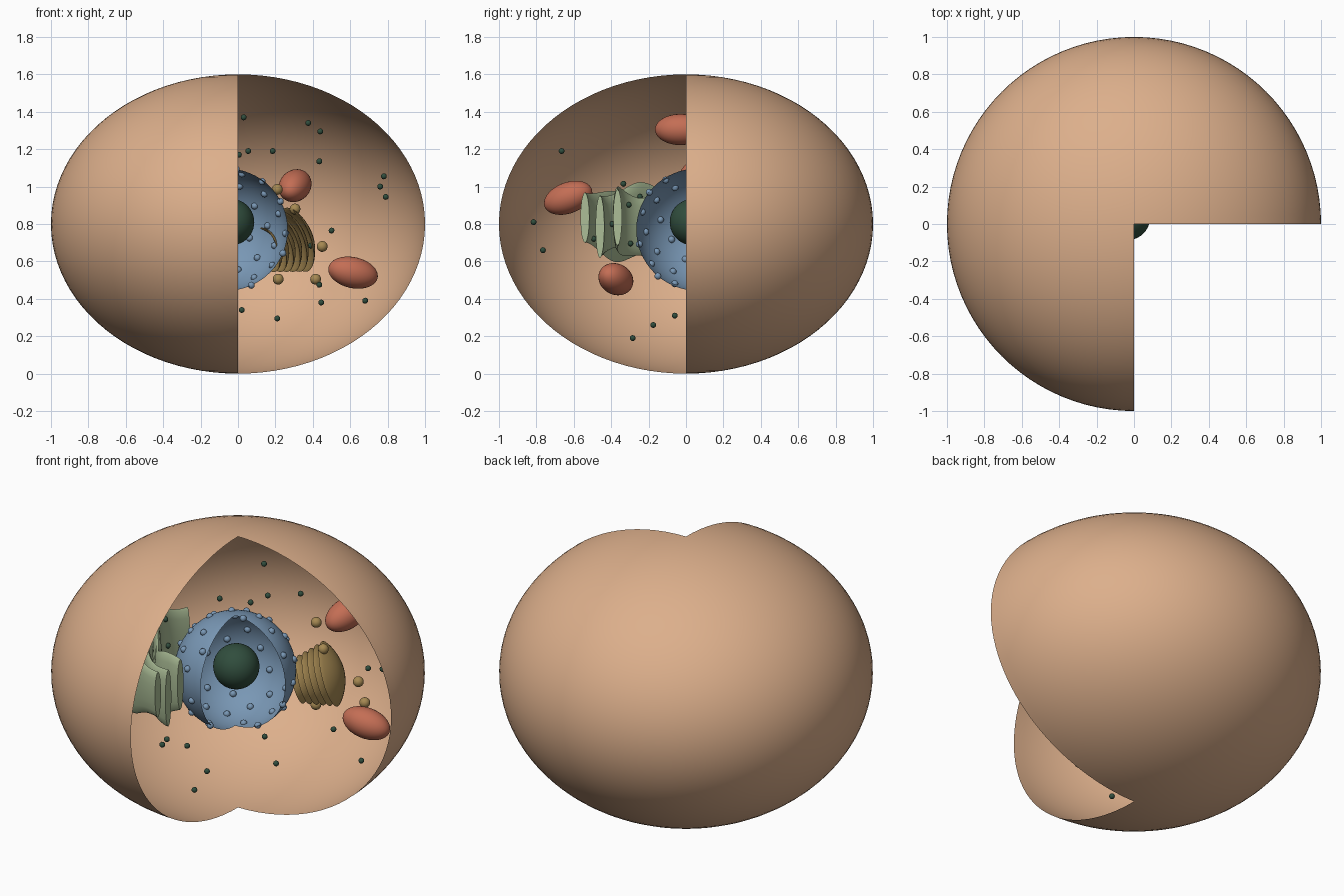
import bpy, bmesh, math, random
from mathutils import Vector, Matrix

random.seed(4)
cube = bpy.data.objects.get("Cube")
if cube:
    bpy.data.objects.remove(cube, do_unlink=True)


def material(name, rgb):
    m = bpy.data.materials.new(name)
    m.use_nodes = True
    m.diffuse_color = (*rgb, 1)
    bsdf = next(n for n in m.node_tree.nodes if n.type == 'BSDF_PRINCIPLED')
    bsdf.inputs["Base Color"].default_value = (*rgb, 1)
    bsdf.inputs["Roughness"].default_value = 0.6
    return m


TAN = material("membrane tan", (0.72, 0.43, 0.26))
BLUE = material("nucleus blue", (0.19, 0.31, 0.46))
DARK = material("dark green", (0.03, 0.075, 0.047))
RED = material("brick red", (0.55, 0.155, 0.09))
SAGE = material("sage green", (0.40, 0.50, 0.30))
GOLD = material("ochre gold", (0.38, 0.25, 0.085))


def finish(name, bm, mat):
    me = bpy.data.meshes.new(name)
    bm.to_mesh(me)
    bm.free()
    me.materials.append(mat)
    ob = bpy.data.objects.new(name, me)
    bpy.context.collection.objects.link(ob)
    bpy.ops.object.select_all(action='DESELECT')
    ob.select_set(True)
    bpy.context.view_layer.objects.active = ob
    bpy.ops.object.shade_smooth_by_angle(angle=math.radians(45))
    return ob


def cut_ellipsoid(name, centre, rx, rz, mat, rings=48):
    """Ellipsoid skin spun through three quarters, open at the front left."""
    bm = bmesh.new()
    prof = []
    for i in range(rings + 1):
        t = math.pi * (i / rings - 0.5)
        prof.append(bm.verts.new((rx * math.cos(t), 0, rz * math.sin(t))))
    edges = [bm.edges.new(p) for p in zip(prof, prof[1:])]
    bmesh.ops.spin(bm, geom=prof + edges, cent=(0, 0, 0), axis=(0, 0, 1),
                   angle=math.radians(270), steps=72)
    bmesh.ops.remove_doubles(bm, verts=bm.verts, dist=1e-4)
    bmesh.ops.recalc_face_normals(bm, faces=bm.faces)
    # make sure the skin faces outwards
    top = max(bm.faces, key=lambda f: f.calc_center_median().z)
    if top.normal.z < 0:
        bmesh.ops.reverse_faces(bm, faces=bm.faces)
    bmesh.ops.translate(bm, verts=bm.verts, vec=centre)
    return finish(name, bm, mat)


def beads(name, points, r, mat, detail=2):
    bm = bmesh.new()
    for p in points:
        bmesh.ops.create_icosphere(bm, subdivisions=detail, radius=r,
                                   matrix=Matrix.Translation(p))
    return finish(name, bm, mat)


def aim(centre, axis):
    rot = Vector(axis).to_track_quat('Z', 'Y').to_matrix().to_4x4()
    return Matrix.Translation(centre) @ rot


# Outer membrane, nucleus and nucleolus
cut_ellipsoid("cell_membrane", (0, 0, 0.8), 1.0, 0.8, TAN)
NUC = Vector((-0.06, 0.06, 0.77))
NR = 0.326
cut_ellipsoid("nucleus", NUC, NR, NR, BLUE, 32)
beads("nucleolus", [(-0.037, 0.037, 0.81)], 0.124, DARK, 4)

# Nuclear pores spread evenly, skipping the open quarter
pores = []
COUNT = 80
for i in range(COUNT):
    z = 1 - (2 * i + 1) / COUNT
    a = i * math.pi * (3 - math.sqrt(5))
    d = Vector((math.cos(a) * math.sqrt(1 - z * z), math.sin(a) * math.sqrt(1 - z * z), z))
    if not (d.x > 0 and d.y < 0):
        pores.append(NUC + d * NR)
beads("nuclear_pores", pores, 0.019, BLUE)

# Mitochondria: centre and long axis
mito = [
    ((0.305, 0.58, 1.005), (0.3, 1, 0.3)),
    ((0.615, 0.32, 0.54), (1, 0.2, -0.22)),
    ((-0.33, -0.63, 0.94), (0.2, 1, 0.38)),
    ((-0.50, -0.03, 1.305), (0.1, 1, 0)),
    ((-0.56, -0.375, 0.505), (1, -0.45, 0.25)),
    ((-0.60, 0.10, 1.07), (0.3, 1, 0.1)),
]
for i, (c, axis) in enumerate(mito):
    bm = bmesh.new()
    bmesh.ops.create_uvsphere(bm, u_segments=32, v_segments=20, radius=1)
    bmesh.ops.scale(bm, verts=bm.verts, vec=(0.083, 0.083, 0.136))
    bm.transform(aim(c, axis))
    finish(f"mitochondrion_{i + 1}", bm, RED)

# Golgi stack: curved discs growing outwards
axis = Vector((0.85, 0.42, 0.3)).normalized()
bm = bmesh.new()
for i in range(6):
    r = 0.125 + 0.011 * i
    made = bmesh.ops.create_uvsphere(bm, u_segments=32, v_segments=14, radius=1)["verts"]
    for v in made:
        flat = v.co.x ** 2 + v.co.y ** 2
        v.co = Vector((v.co.x * r, v.co.y * r, v.co.z * 0.014 - 0.06 * flat))
    place = aim(Vector((0.21, 0.36, 0.68)) + axis * 0.036 * i, axis)
    bmesh.ops.transform(bm, matrix=place, verts=made)
finish("golgi_stack", bm, GOLD)
beads("golgi_vesicles", [
    (0.21, 0.43, 0.985), (0.305, 0.36, 0.88), (0.45, 0.48, 0.68),
    (0.415, 0.59, 0.505), (0.215, 0.42, 0.505)], 0.029, GOLD, 3)


# Reticulum: wavy lens-section sheets wrapped round the nucleus
def sheet_frame(r, a, k):
    s = math.radians(262) - a
    wave = 0.018 * math.sin(6 * s + k)
    half = 0.15 + 0.035 * s + 0.02 * math.sin(7 * s + 2 * k)
    mid = 0.81 + 0.025 * math.cos(3 * k) * math.cos(5 * s)
    return r + wave, half, mid


SHEETS = [(0.43, 163), (0.51, 180), (0.59, 200)]
dots = []
for k, (r, start) in enumerate(SHEETS):
    bm = bmesh.new()
    rows = []
    for i in range(41):
        a = math.radians(start + (262 - start) * i / 40)
        rr, half, mid = sheet_frame(r, a, k)
        row = []
        for j in range(16):
            t = math.tau * j / 16
            q = rr + 0.024 * math.cos(t)
            row.append(bm.verts.new((NUC.x + q * math.cos(a), NUC.y + q * math.sin(a),
                                     mid + half * math.sin(t))))
        rows.append(row)
    for p, q in zip(rows, rows[1:]):
        for j in range(16):
            n = (j + 1) % 16
            bm.faces.new((p[j], p[n], q[n], q[j]))
    bm.faces.new(rows[0])
    bm.faces.new(rows[-1])
    bmesh.ops.recalc_face_normals(bm, faces=bm.faces)
    finish(f"reticulum_sheet_{k + 1}", bm, SAGE)
    # ribosomes sitting on the sheet
    for _ in range(9):
        a = math.radians(random.uniform(start, 260))
        rr, half, mid = sheet_frame(r, a, k)
        t = random.uniform(-1, 1) + random.choice((0, math.pi))
        q = rr + 0.03 * math.cos(t)
        dots.append((NUC.x + q * math.cos(a), NUC.y + q * math.sin(a),
                     mid + half * math.sin(t)))
beads("attached_ribosomes", dots, 0.015, DARK)

# Free ribosomes
beads("free_ribosomes", [
    (.03, .2, 1.37), (.375, .5, 1.34), (.44, .5, 1.295), (.005, .11, 1.17),
    (.055, .2, 1.19), (.185, .32, 1.19), (.435, .6, 1.135), (.78, .27, 1.055),
    (.76, .28, 1.0), (.79, .22, .945), (.5, .5, .765), (.39, .35, .685),
    (.435, .27, .475), (.445, .6, .38), (.68, .18, .39), (.02, .22, .34),
    (.21, .055, .295), (-.35, -.665, 1.19), (-.4, -.335, 1.015),
    (-.25, -.815, .81), (-.25, -.765, .66), (-.29, -.06, .31),
    (-.08, -.175, .26), (-.085, -.285, .19), (-.19, .1, 1.145),
    (-.44, .15, 1.175), (-.5, .05, .25), (-.53, .05, .21)], 0.016, DARK)
